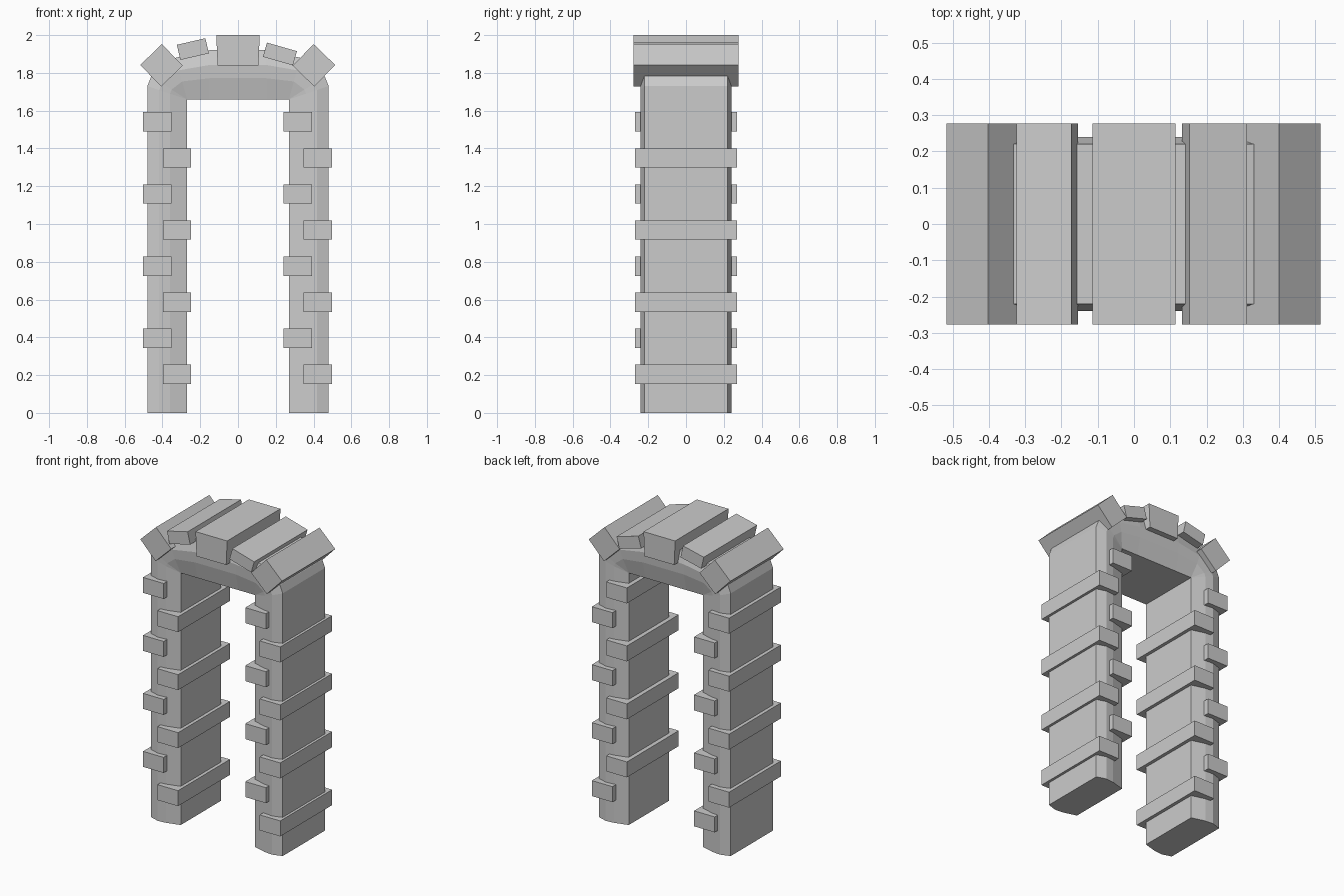
import bpy, bmesh
from math import radians

if "Cube" in bpy.data.objects:
    bpy.data.objects.remove(bpy.data.objects["Cube"])


def block(name, x, z, w, h, depth, angle=0.0):
    """Box running through the arch from front to back, tilted in the front plane."""
    bpy.ops.mesh.primitive_cube_add(size=1, location=(x, 0, z),
                                    rotation=(0, radians(-angle), 0))
    ob = bpy.context.object
    ob.name = name
    ob.scale = (w, depth, h)
    return ob


# Arch body: bevelled section swept along (inner x, inner z, outer x, outer z)
right = [(.27, 0, .48, 0), (.27, 1.66, .48, 1.73), (.27, 1.66, .46, 1.78),
         (.27, 1.66, .33, 1.88), (.15, 1.66, .15, 1.92)]
stations = right + [(-a, b, -c, d) for a, b, c, d in reversed(right)]
half = [(0, .21), (.43, .235), (.70, .24), (1, .22)]
section = [(t, -y) for t, y in half] + [(t, y) for t, y in reversed(half)]

bm = bmesh.new()
rings = [[bm.verts.new((ix + (ox - ix) * t, y, iz + (oz - iz) * t))
          for t, y in section] for ix, iz, ox, oz in stations]
n = len(section)
for a, b in zip(rings, rings[1:]):
    for i in range(n):
        j = (i + 1) % n
        bm.faces.new((a[i], a[j], b[j], b[i]))
bm.faces.new(rings[0])
bm.faces.new(rings[-1])
bmesh.ops.remove_doubles(bm, verts=bm.verts, dist=1e-4)
bmesh.ops.dissolve_degenerate(bm, edges=bm.edges, dist=1e-4)
bmesh.ops.recalc_face_normals(bm, faces=bm.faces)
mesh = bpy.data.meshes.new("arch_body")
bm.to_mesh(mesh)
bm.free()
bpy.context.collection.objects.link(bpy.data.objects.new("arch_body", mesh))

# Staggered bricks on both legs
for side, shift in (("right", 0), ("left", -.745)):
    for i in range(8):
        x = (.422 if i % 2 == 0 else .317) + shift
        block(f"{side}_brick_{i + 1}", x, .204 + .191 * i, .15, .102, .54)

# Keystone, slightly narrower at the bottom
key = block("keystone", 0, 1.92, .23, .16, .555)
for v in key.data.vertices:
    if v.co.z < 0:
        v.co.x *= .94

# Tilted stones around the top
block("left_corner_stone", -.405, 1.84, .159, .159, .555, 44)
block("right_corner_stone", .402, 1.84, .159, .159, .555, -44)
block("left_top_stone", -.239, 1.926, .155, .082, .555, 13)
block("right_top_stone", .222, 1.90, .165, .078, .555, -16)
